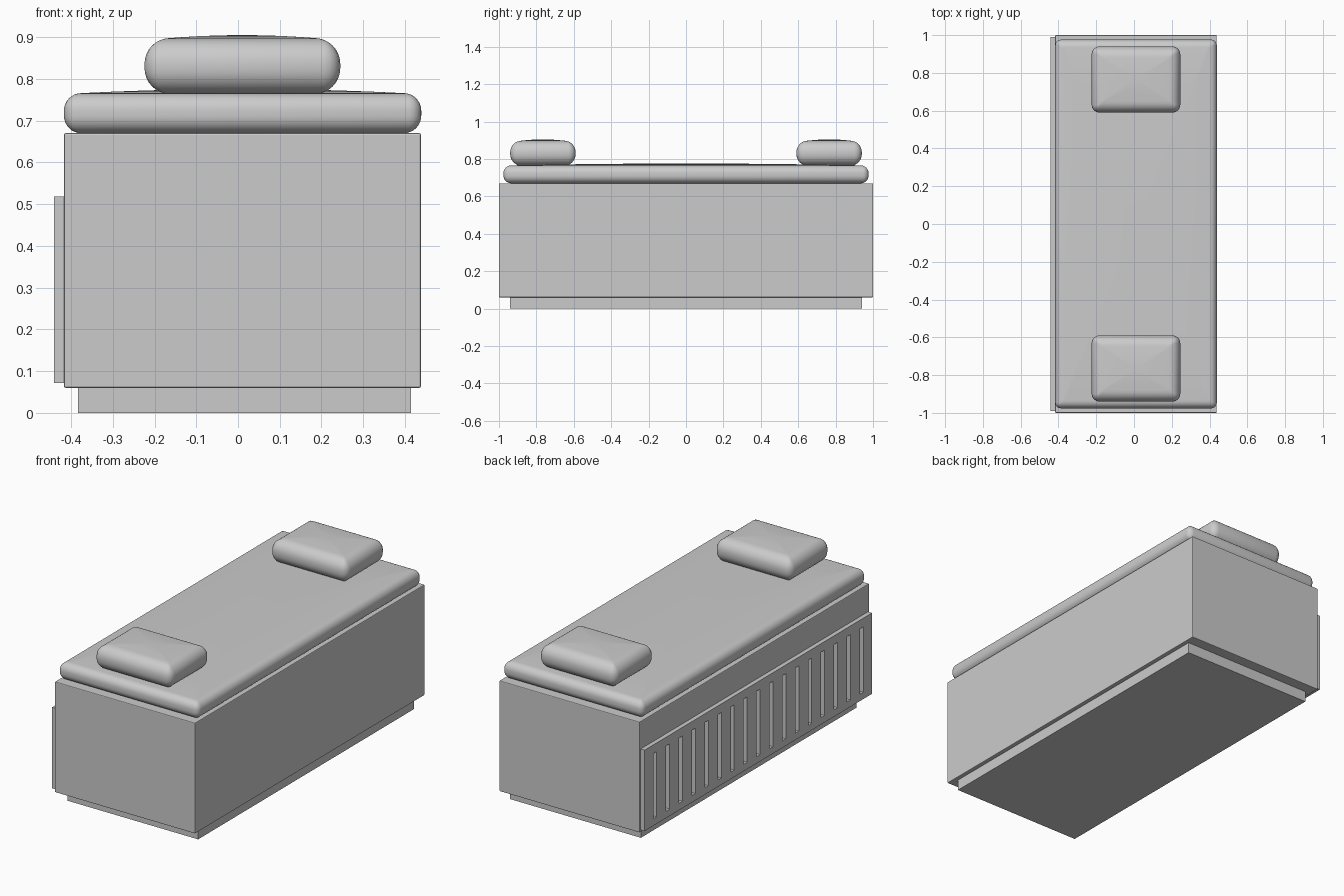
import bpy, bmesh, math

if "Cube" in bpy.data.objects:
    bpy.data.objects.remove(bpy.data.objects["Cube"])


def box(name, x0, x1, y0, y1, z0, z1, bevel=0.0):
    bm = bmesh.new()
    bmesh.ops.create_cube(bm, size=1)
    for v in bm.verts:
        v.co = ((x0 + x1) / 2 + v.co.x * (x1 - x0),
                (y0 + y1) / 2 + v.co.y * (y1 - y0),
                (z0 + z1) / 2 + v.co.z * (z1 - z0))
    if bevel:
        bmesh.ops.bevel(bm, geom=bm.edges[:], offset=bevel, segments=2,
                        profile=0.5, affect='EDGES')
    return finish(name, bm)


def finish(name, bm):
    bmesh.ops.recalc_face_normals(bm, faces=bm.faces[:])
    mesh = bpy.data.meshes.new(name)
    bm.to_mesh(mesh)
    bm.free()
    ob = bpy.data.objects.new(name, mesh)
    bpy.context.collection.objects.link(ob)
    return ob


def cushion(name, x0, x1, y0, y1, z0, z1, round_r, corner, crown):
    """Stack of rounded rectangles: half-round sides and a softly crowned top."""
    bm = bmesh.new()
    cx, cy = (x0 + x1) / 2, (y0 + y1) / 2
    hx, hy = (x1 - x0) / 2, (y1 - y0) / 2

    def ring(inset, z, scale=1.0):
        r = max(corner - inset, 0.012)
        verts = []
        for q, (sx, sy) in enumerate(((1, 1), (-1, 1), (-1, -1), (1, -1))):
            for i in range(5):
                a = math.radians(90 * q + 22.5 * i)
                verts.append(bm.verts.new((
                    cx + scale * (sx * (hx - inset - r) + r * math.cos(a)),
                    cy + scale * (sy * (hy - inset - r) + r * math.sin(a)), z)))
        return verts

    steps = 8
    rings = []
    for i in range(steps + 1):
        a = math.pi / 2 * i / steps
        rings.append(ring(round_r * (1 - math.sin(a)), z0 + round_r * (1 - math.cos(a))))
    for i in range(steps + 1):
        a = math.pi / 2 * i / steps
        rings.append(ring(round_r * (1 - math.cos(a)), z1 - round_r * (1 - math.sin(a))))
    for s in (0.8, 0.6, 0.4, 0.2):
        rings.append(ring(round_r, z1 + crown * (1 - s * s), s))
    for lo, hi in zip(rings, rings[1:]):
        n = len(lo)
        for i in range(n):
            bm.faces.new((lo[i], lo[(i + 1) % n], hi[(i + 1) % n], hi[i]))
    bm.faces.new(rings[0])
    bm.faces.new(rings[-1])
    ob = finish(name, bm)
    for p in ob.data.polygons:
        p.use_smooth = True
    return ob


# Recessed plinth and main cabinet
box("plinth", -0.383, 0.415, -0.94, 0.94, 0.0, 0.062)
box("cabinet", -0.417, 0.438, -1.0, 1.0, 0.06, 0.67, bevel=0.004)

# Slotted side panel: rails top and bottom, uprights between the slots
PX0, PX1, PY = -0.441, -0.416, 0.99
SLOTS, SLOT_W, SLOT_END = 17, 0.03, 0.9
box("panel_bottom_rail", PX0, PX1, -PY, PY, 0.072, 0.11)
box("panel_top_rail", PX0, PX1, -PY, PY, 0.47, 0.518)
edge = -PY
for i in range(SLOTS + 1):
    mid = -SLOT_END + 2 * SLOT_END * i / (SLOTS - 1)
    end = mid - SLOT_W / 2 if i < SLOTS else PY
    box(f"panel_upright_{i + 1}", PX0, PX1, edge, end, 0.11, 0.47)
    edge = mid + SLOT_W / 2

# Mattress pad and the two end pillows
cushion("mattress", -0.417, 0.439, -0.976, 0.976, 0.67, 0.766, 0.042, 0.03, 0.01)
for side, name in ((-1, "front_pillow"), (1, "back_pillow")):
    ya, yb = sorted((side * 0.59, side * 0.94))
    cushion(name, -0.224, 0.245, ya, yb, 0.764, 0.898, 0.062, 0.04, 0.007)
